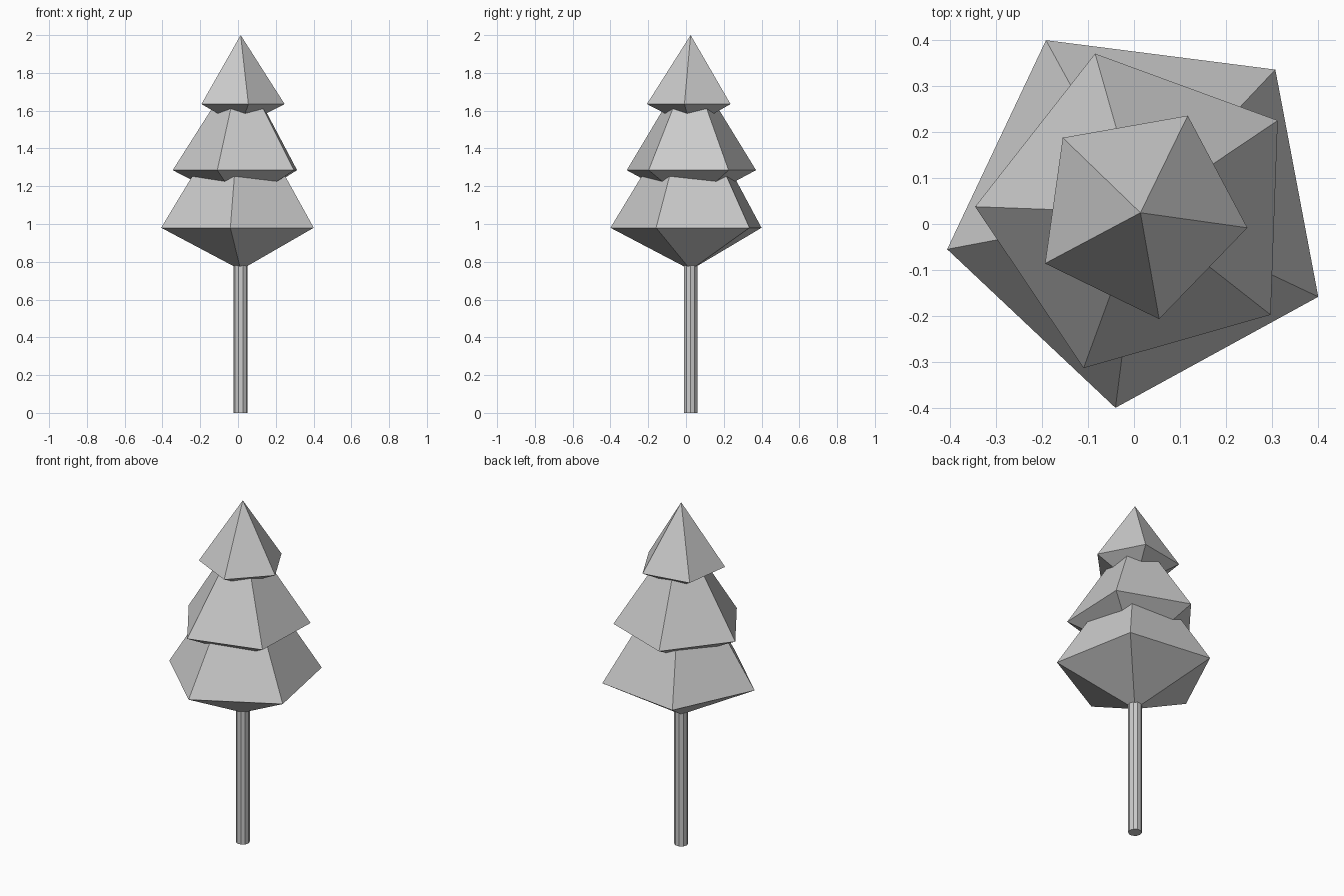
import bpy, bmesh
from math import cos, sin, radians, tau

if "Cube" in bpy.data.objects:
    bpy.data.objects.remove(bpy.data.objects["Cube"])

CX, CY = 0.014, 0.0245   # tree axis


def ring(bm, radius, z, sides, turn):
    return [bm.verts.new((CX + radius * cos(radians(turn) + tau * i / sides),
                          CY + radius * sin(radians(turn) + tau * i / sides), z))
            for i in range(sides)]


def finish(bm, name):
    bmesh.ops.recalc_face_normals(bm, faces=bm.faces)
    mesh = bpy.data.meshes.new(name)
    bm.to_mesh(mesh)
    bm.free()
    bpy.context.collection.objects.link(bpy.data.objects.new(name, mesh))


def foliage(name, radius, z, bottom, top, turn):
    # five-sided double pyramid
    bm = bmesh.new()
    rim = ring(bm, radius, z, 5, turn)
    for tip_z in (bottom, top):
        tip = bm.verts.new((CX, CY, tip_z))
        for i in range(5):
            bm.faces.new((rim[i], rim[(i + 1) % 5], tip))
    finish(bm, name)


# Three tiers of foliage
foliage("lower_foliage", 0.428, 0.98, 0.757, 1.68, 46.7)
foliage("middle_foliage", 0.36, 1.285, 1.10, 1.85, 33.9)
foliage("top_foliage", 0.235, 1.635, 1.515, 2.0, -8.0)

# Trunk
bm = bmesh.new()
low = ring(bm, 0.037, 0.0, 10, 0)
high = ring(bm, 0.037, 0.80, 10, 0)
bm.faces.new(low)
bm.faces.new(high)
for i in range(10):
    j = (i + 1) % 10
    bm.faces.new((low[i], low[j], high[j], high[i]))
finish(bm, "trunk")
